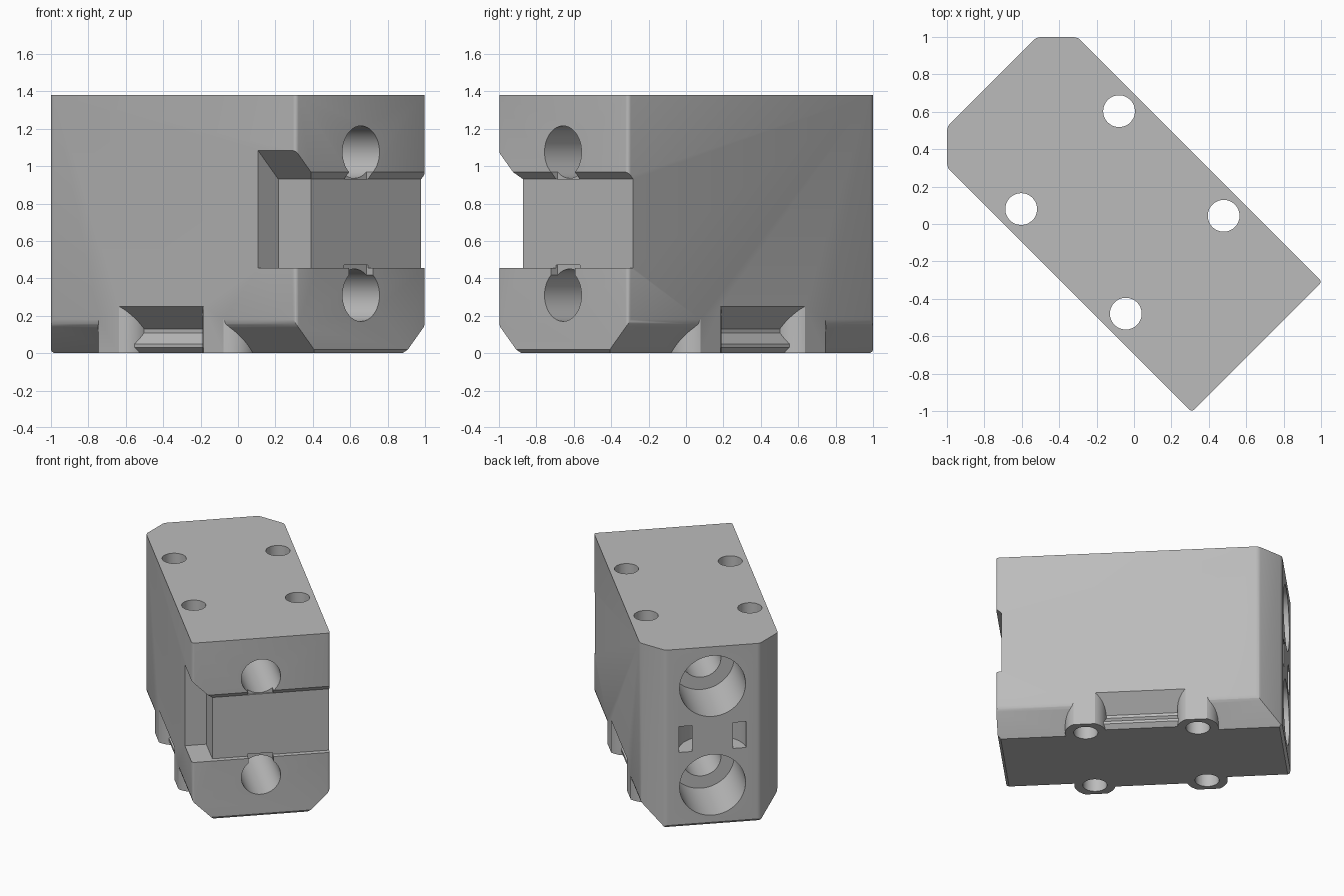
import bpy
import bmesh
from math import sin, cos, pi, radians
from mathutils import Matrix

cube = bpy.data.objects.get("Cube")
if cube:
    bpy.data.objects.remove(cube, do_unlink=True)

HALF, HEIGHT, FRONT, BACK = 0.493, 1.38, 0.93, -1.075
HOLE_U, HOLE_V = (-0.483, 0.308), 0.37

# Local frame: first axis runs along the block, second across it
PLACE = {
    "z": lambda a, b, t: (a, b, t),
    "u": lambda a, b, t: (t, a, b),
    "v": lambda a, b, t: (a, t, b),
}


def prism(name, points, axis, lo, hi, round_edges=0.0):
    """Extrude a closed profile along one axis."""
    place = PLACE[axis]
    bm = bmesh.new()
    face = bm.faces.new([bm.verts.new(place(a, b, lo)) for a, b in points])
    out = bmesh.ops.extrude_face_region(bm, geom=[face])
    moved = [g for g in out["geom"] if isinstance(g, bmesh.types.BMVert)]
    bmesh.ops.translate(bm, verts=moved, vec=place(0, 0, hi - lo))
    bmesh.ops.recalc_face_normals(bm, faces=bm.faces[:])
    if round_edges:
        uprights = [e for e in bm.edges if abs(e.verts[0].co.z - e.verts[1].co.z) > 0.1]
        bmesh.ops.bevel(bm, geom=uprights, offset=round_edges, segments=3,
                        profile=0.5, affect="EDGES")
    mesh = bpy.data.meshes.new(name)
    bm.to_mesh(mesh)
    bm.free()
    obj = bpy.data.objects.new(name, mesh)
    bpy.context.collection.objects.link(obj)
    return obj


def circle(a, b, r, n=48):
    return [(a + r * cos(2 * pi * i / n), b + r * sin(2 * pi * i / n)) for i in range(n)]


def box(a0, a1, b0, b1):
    return [(a0, b0), (a1, b0), (a1, b1), (a0, b1)]


def cut(target, cutter):
    """Subtract the cutter and discard it."""
    cutter.hide_render = True
    mod = target.modifiers.new("cut", "BOOLEAN")
    mod.operation, mod.solver, mod.object = "DIFFERENCE", "EXACT", cutter
    bpy.context.view_layer.objects.active = target
    bpy.ops.object.modifier_apply(modifier=mod.name)
    bpy.data.objects.remove(cutter, do_unlink=True)


# Main block with two clipped back corners
c = 0.155
body = prism("clamp_block", [
    (FRONT, -HALF), (FRONT, HALF), (BACK + c, HALF), (BACK, HALF - c),
    (BACK, c - HALF), (BACK + c, -HALF)], "z", 0, HEIGHT, 0.02)

# Lower side chamfers and lipped finger grooves, leaving round bosses at the holes
chamfer = [(0.335, 0), (0.475, 0.14), (0.486, 0.155), (HALF, 0.18),
           (0.6, 0.18), (0.6, -0.1), (0.335, -0.1)]
groove = [(0.4, 0), (0.43, 0.03), (0.43, 0.05), (0.372, 0.108), (0.372, 0.13),
          (HALF, 0.25), (0.6, 0.357), (0.6, -0.1), (0.4, -0.1)]
for side in (-1, 1):
    for profile, lo, hi in ((chamfer, -1.3, HOLE_U[0]), (groove, *HOLE_U),
                            (chamfer, HOLE_U[1], 1.2)):
        cutter = prism("side_cut", [(side * v, z) for v, z in profile], "u", lo, hi)
        for u in HOLE_U:
            if u in (lo, hi):
                cut(cutter, prism("boss", circle(u, side * HOLE_V, 0.145), "z", -0.2, 0.5))
        cut(body, cutter)

# Small bevels under both ends
for end, way in ((FRONT, 1), (BACK, -1)):
    cut(body, prism("end_bevel", [(end - way * 0.12, -0.1), (end + way * 0.1, -0.1),
                                  (end + way * 0.1, 0.12)], "v", -0.8, 0.8))

# Shallow front recess and deeper side notch, both with sloped ceilings
cut(body, prism("front_recess", [(0.892, 0.455), (0.892, 0.93), (1.1, 1.138),
                                 (1.1, 0.455)], "v", -0.8, 0.8))
cut(body, prism("side_notch", [(-0.34, 0.455), (-0.34, 0.93), (-0.7, 1.29),
                               (-0.7, 0.455)], "u", 0.645, 1.2))

# Long bores with wide back counterbores, and slits opening them to the recess
for z, slit in ((1.075, 0.97), (0.31, 0.43)):
    cut(body, prism("bore", circle(0, z, 0.14), "u", -1.3, 1.2))
    cut(body, prism("counterbore", circle(0, z, 0.235, 64), "u", -1.3, -0.62))
    cut(body, prism("slit", box(-0.09, 0.09, slit - 0.04, slit + 0.04), "u", 0.88, 1.2))

# Vertical screw holes
for u in HOLE_U:
    for v in (-HOLE_V, HOLE_V):
        cut(body, prism("screw_hole", circle(u, v, 0.085), "z", -0.2, 1.6))

# Curved tie channel with two back openings
steps = [pi * i / 24 - pi / 2 for i in range(25)]
arc = [(BACK + r * cos(t), r * sin(t)) for r, way in ((0.24, 1), (0.145, -1))
       for t in steps[::way]]
arc = [(BACK - 0.1, -0.24)] + arc[:25] + [(BACK - 0.1, 0.24), (BACK - 0.1, 0.145)] \
    + arc[25:] + [(BACK - 0.1, -0.145)]
cut(body, prism("tie_channel", arc, "z", 0.58, 0.78))

# Turn the block diagonal and finish it
body.data.transform(Matrix.Rotation(radians(-45), 4, "Z"))
grey = bpy.data.materials.new("plain_grey")
grey.use_nodes = True
colour = (0.5, 0.5, 0.5, 1)
grey.diffuse_color = colour
grey.node_tree.nodes["Principled BSDF"].inputs["Base Color"].default_value = colour
body.data.materials.clear()
body.data.materials.append(grey)
for poly in body.data.polygons:
    poly.material_index = 0
bpy.ops.object.select_all(action="DESELECT")
body.select_set(True)
bpy.context.view_layer.objects.active = body
bpy.ops.object.shade_smooth_by_angle(angle=radians(32))
